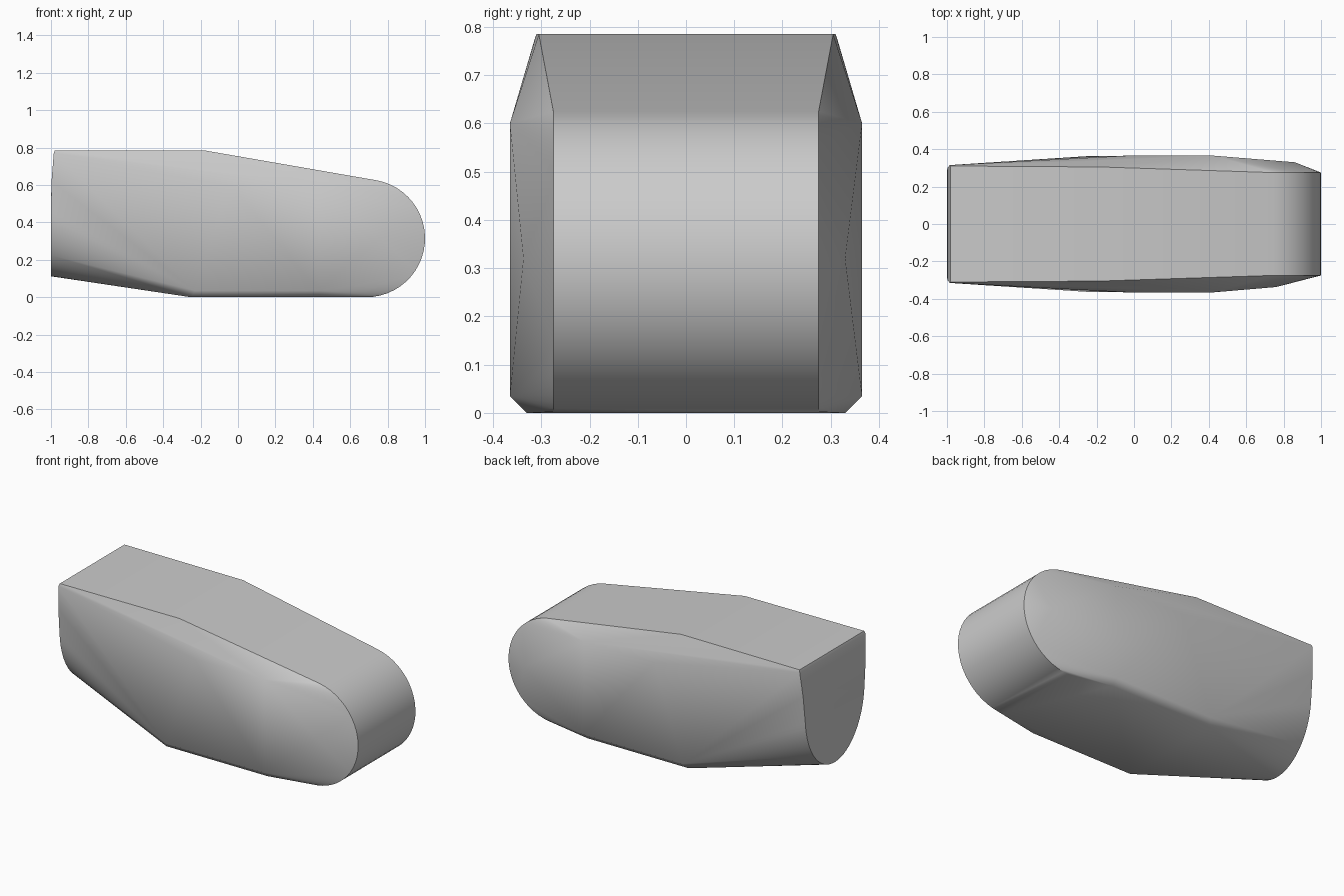
import bpy, bmesh
from math import sin, cos, radians

if "Cube" in bpy.data.objects:
    bpy.data.objects.remove(bpy.data.objects["Cube"])

pts = []


def both(x, y, z):
    """Add a point on both sides of the body."""
    pts.extend([(x, -y, z), (x, y, z)])


# Round nose: half cylinder across the width, slightly eased at the tip
cx, cz, r = 0.685, 0.315, 0.315
for i in range(25):
    a = radians(80 - 170 * i / 24)
    both(cx + r * cos(a), 0.275, cz + r * sin(a))

# Flat rear end with a rounded lower edge
for i in range(17):
    a = radians(90 * i / 16)
    both(-1.0, 0.285 * sin(a), 0.495 - 0.383 * cos(a))
both(-0.997, 0.30, 0.62)

# Top edges
both(-0.98, 0.31, 0.785)
both(-0.985, 0.315, 0.77)
both(-0.18, 0.305, 0.785)

# Widest part of the sides
both(0.43, 0.365, 0.60)
both(0.43, 0.365, 0.035)
both(-0.04, 0.365, 0.60)
both(-0.23, 0.364, 0.035)

# Underside edges
both(-0.25, 0.33, 0.0)
both(0.43, 0.33, 0.0)

# Cheeks beside the nose, a little different left and right
pts += [(0.76, -0.337, 0.32), (0.86, 0.33, 0.32)]

# Skin the points with a convex body
bm = bmesh.new()
for p in pts:
    bm.verts.new(p)
bmesh.ops.remove_doubles(bm, verts=bm.verts[:], dist=0.0005)
hull = bmesh.ops.convex_hull(bm, input=bm.verts[:])
loose = [v for v in bm.verts if not v.link_faces]
bmesh.ops.delete(bm, geom=loose, context='VERTS')
bmesh.ops.dissolve_limit(bm, angle_limit=radians(0.5), verts=bm.verts[:], edges=bm.edges[:])
bmesh.ops.recalc_face_normals(bm, faces=bm.faces[:])

mesh = bpy.data.meshes.new("rounded_body")
bm.to_mesh(mesh)
bm.free()
body = bpy.data.objects.new("rounded_body", mesh)
bpy.context.collection.objects.link(body)
bpy.context.view_layer.objects.active = body
body.select_set(True)
bpy.ops.object.shade_smooth_by_angle(angle=radians(30))
